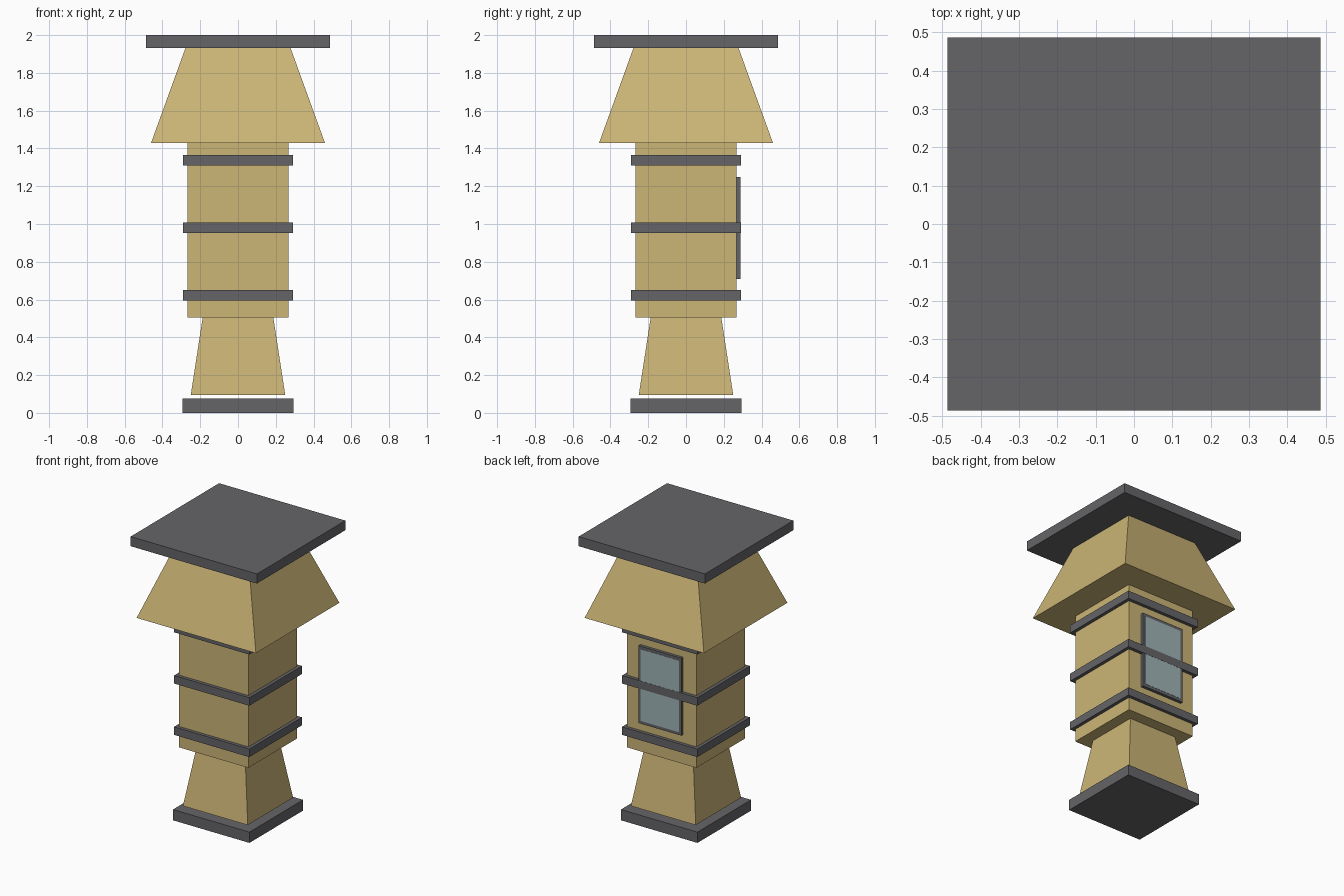
import bpy
import bmesh

if "Cube" in bpy.data.objects:
    bpy.data.objects.remove(bpy.data.objects["Cube"])


def material(name, rgb):
    m = bpy.data.materials.new(name)
    m.diffuse_color = (*rgb, 1)
    m.use_nodes = True
    m.node_tree.nodes["Principled BSDF"].inputs["Base Color"].default_value = m.diffuse_color
    return m


TAN = material("tan", (0.60, 0.46, 0.18))
DARK = material("dark_grey", (0.13, 0.13, 0.14))
GLASS = material("pale_glass", (0.35, 0.45, 0.47))


def block(name, mat, z0, z1, half, top=None, half_y=None, y=0.0):
    """Box or square frustum between z0 and z1; top is the upper half width."""
    top = half if top is None else top
    half_y = half if half_y is None else half_y
    bm = bmesh.new()
    bmesh.ops.create_cube(bm, size=2)
    for v in bm.verts:
        up = v.co.z > 0
        s = top / half if up else 1
        v.co = (v.co.x * half * s, v.co.y * half_y * s + y, z1 if up else z0)
    mesh = bpy.data.meshes.new(name)
    bm.to_mesh(mesh)
    bm.free()
    mesh.materials.append(mat)
    ob = bpy.data.objects.new(name, mesh)
    bpy.context.collection.objects.link(ob)
    return ob


# Foot plate and tapered pedestal
block("base_plate", DARK, 0.0, 0.075, 0.295)
block("pedestal", TAN, 0.095, 0.505, 0.25, top=0.187)

# Square body with three bands
block("body", TAN, 0.505, 1.43, 0.267)
for i, z in enumerate((0.623, 0.981, 1.338)):
    block(f"band_{i + 1}", DARK, z - 0.028, z + 0.028, 0.29)

# Flared head and flat roof
block("flared_head", TAN, 1.43, 1.935, 0.46, top=0.277)
block("roof_plate", DARK, 1.933, 2.0, 0.487)

# Window on the back face
block("window_frame", DARK, 0.71, 1.25, 0.165, half_y=0.0135, y=0.274)
block("window_glass", GLASS, 0.73, 1.23, 0.148, half_y=0.012, y=0.277)
